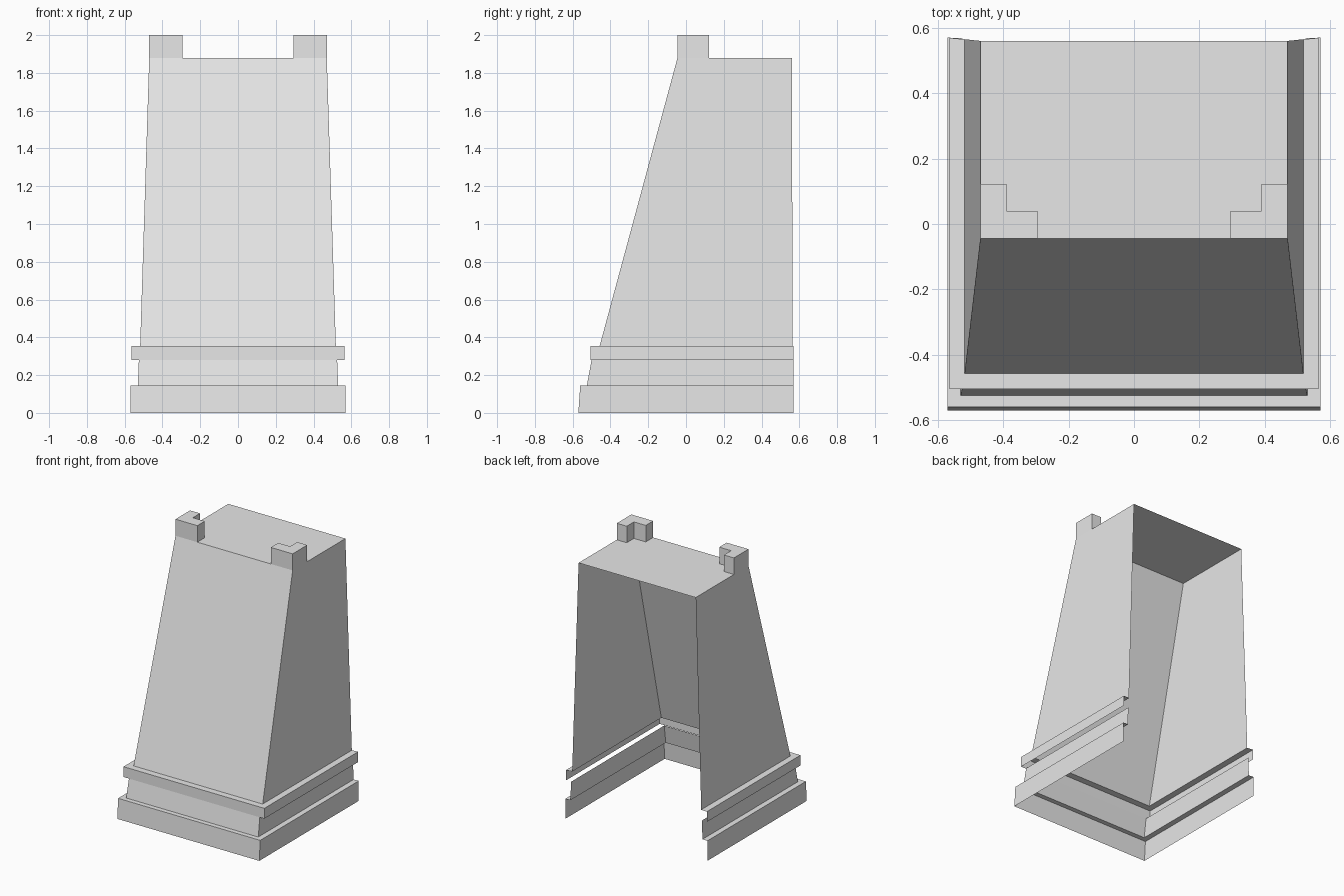
import bpy, bmesh

cube = bpy.data.objects.get("Cube")
if cube:
    bpy.data.objects.remove(cube, do_unlink=True)

stone = bpy.data.materials.new("grey stone")
stone.use_nodes = True
GREY = (0.8, 0.8, 0.8, 1)
stone.diffuse_color = GREY
stone.node_tree.nodes["Principled BSDF"].inputs["Base Color"].default_value = GREY


def finish(name, bm):
    mesh = bpy.data.meshes.new(name)
    bm.to_mesh(mesh)
    bm.free()
    mesh.materials.append(stone)
    obj = bpy.data.objects.new(name, mesh)
    bpy.context.collection.objects.link(obj)
    return obj


def open_wall(name, levels, roof=False):
    """Three-sided wall, open at the back; levels are (half width, front y, back y, z)."""
    bm = bmesh.new()
    rings = [[bm.verts.new(p) for p in ((-w, b, z), (-w, f, z), (w, f, z), (w, b, z))]
             for w, f, b, z in levels]
    for low, high in zip(rings, rings[1:]):
        for i in range(3):
            bm.faces.new((low[i], low[i + 1], high[i + 1], high[i]))
    if roof:
        bm.faces.new(rings[-1])
    return finish(name, bm)


def corner_block(name, side):
    """L-shaped block standing on a front corner of the roof."""
    outline = [(0.295, -0.045), (0.47, -0.045), (0.47, 0.122),
               (0.39, 0.122), (0.39, 0.04), (0.295, 0.04)]
    bm = bmesh.new()
    base = [bm.verts.new((side * x, y, 1.88)) for x, y in outline]
    top = [bm.verts.new((side * x, y, 2.0)) for x, y in outline]
    for i in range(len(base)):
        j = (i + 1) % len(base)
        bm.faces.new((base[i], base[j], top[j], top[i]))
    bm.faces.new(top)
    if side < 0:
        bmesh.ops.reverse_faces(bm, faces=bm.faces[:])
    return finish(name, bm)


# Plinth with its ledge and the recessed course above
open_wall("plinth", [(0.57, -0.57, 0.57, 0), (0.57, -0.56, 0.57, 0.145),
                     (0.53, -0.525, 0.568, 0.145)])
open_wall("recessed_course", [(0.53, -0.525, 0.568, 0.145), (0.525, -0.5, 0.568, 0.28)])

# Projecting band, open underneath, with a ledge back to the tapered wall
open_wall("band", [(0.565, -0.505, 0.569, 0.28), (0.565, -0.505, 0.569, 0.355),
                   (0.518, -0.457, 0.565, 0.355)])

# Tapered tower wall and flat roof
open_wall("tower_wall", [(0.518, -0.457, 0.565, 0.355), (0.47, -0.045, 0.56, 1.88)], roof=True)

# Roof corner blocks
corner_block("left_corner_block", 1)
corner_block("right_corner_block", -1)
